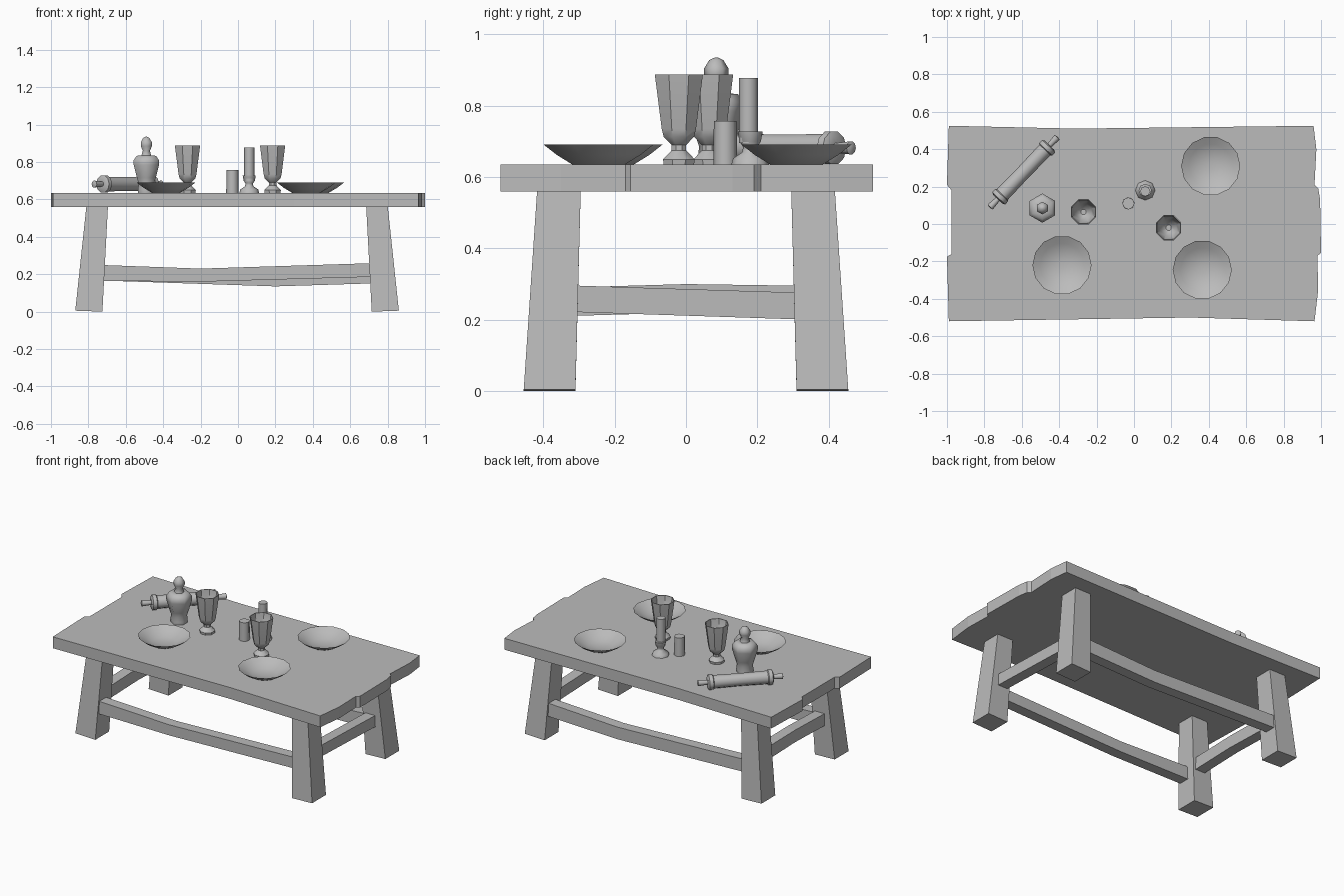
import bpy, bmesh, math
from mathutils import Vector

if "Cube" in bpy.data.objects:
    bpy.data.objects.remove(bpy.data.objects["Cube"], do_unlink=True)

gray = bpy.data.materials.new("plain_gray")
gray.use_nodes = True
COLOR = (0.5, 0.5, 0.5, 1)
gray.diffuse_color = COLOR
gray.node_tree.nodes["Principled BSDF"].inputs["Base Color"].default_value = COLOR

TOP = 0.635      # height of the table surface
UNDER = 0.56     # underside of the tabletop


def finish(name, bm, smooth=0):
    """Turn a bmesh into a gray object, smooth below the given angle."""
    bmesh.ops.recalc_face_normals(bm, faces=bm.faces)
    mesh = bpy.data.meshes.new(name)
    bm.to_mesh(mesh)
    bm.free()
    mesh.materials.append(gray)
    obj = bpy.data.objects.new(name, mesh)
    bpy.context.collection.objects.link(obj)
    if smooth:
        bpy.ops.object.select_all(action='DESELECT')
        obj.select_set(True)
        bpy.context.view_layer.objects.active = obj
        bpy.ops.object.shade_smooth_by_angle(angle=math.radians(smooth))
    return obj


def loft(name, rings, smooth=0):
    """Skin a list of equal-length point rings and cap both ends."""
    bm = bmesh.new()
    rows = [[bm.verts.new(p) for p in ring] for ring in rings]
    n = len(rows[0])
    for a, b in zip(rows, rows[1:]):
        for i in range(n):
            j = (i + 1) % n
            bm.faces.new((a[i], a[j], b[j], b[i]))
    bm.faces.new(rows[0])
    bm.faces.new(rows[-1])
    return finish(name, bm, smooth)


def lathe(name, profile, sides, center, smooth=0, turn=0):
    """Revolve (radius, height) pairs about a vertical axis."""
    rings = []
    for r, z in profile:
        angles = [turn + math.tau * i / sides for i in range(sides)]
        rings.append([(r * math.cos(a), r * math.sin(a), z) for a in angles])
    obj = loft(name, rings, smooth)
    obj.location = (*center, TOP)
    return obj


def rect(x0, x1, y0, y1, z):
    return [(x0, y0, z), (x1, y0, z), (x1, y1, z), (x0, y1, z)]


# Tabletop with worn, uneven edges
outline = [(-0.99, -0.52), (0.3, -0.5), (0.965, -0.52), (0.985, -0.35),
           (0.98, -0.17), (1, -0.155), (0.995, 0.13), (0.985, 0.19),
           (0.965, 0.21), (0.975, 0.4), (0.96, 0.525), (-0.31, 0.51),
           (-0.99, 0.525), (-1, 0.21), (-0.975, 0.18), (-0.975, -0.16),
           (-1, -0.175)]
loft("tabletop", [[(x, y, z) for x, y in outline] for z in (UNDER, TOP)])

# Splayed legs, with feet slightly out of level
for sx, side in ((-1, "right"), (1, "left")):
    for sy, end in ((-1, "front"), (1, "back")):
        dx = -0.01 if sx > 0 else 0
        foot = rect(sx * 0.725 + dx, sx * 0.87 + dx, sy * 0.31, sy * 0.455, 0)
        foot = [(x, y, 0.005 if abs(x) > 0.8 else 0) for x, y, z in foot]
        head = rect(sx * 0.695 + dx, sx * 0.81 + dx, sy * 0.295, sy * 0.417, UNDER + 0.01)
        loft(f"{end}_{side}_leg", [foot, head])


def beam(name, path, axis, center, width):
    """Rail through (along, bottom, top) stations."""
    rings = []
    for t, low, high in path:
        ring = [(center - width, low), (center + width, low),
                (center + width, high), (center - width, high)]
        rings.append([(t, c, z) if axis == 'x' else (c, t, z) for c, z in ring])
    loft(name, rings)


# Sagging long rails and straighter end rails
beam("front_rail", [(-0.75, 0.165, 0.25), (-0.2, 0.16, 0.23), (0.75, 0.187, 0.26)],
     'x', -0.395, 0.035)
beam("back_rail", [(-0.75, 0.167, 0.25), (0.2, 0.135, 0.215), (0.75, 0.152, 0.24)],
     'x', 0.395, 0.035)
beam("left_end_rail", [(-0.35, 0.223, 0.297), (0.35, 0.2, 0.275)], 'y', 0.755, 0.035)
beam("right_end_rail", [(-0.35, 0.21, 0.29), (0, 0.22, 0.3), (0.35, 0.21, 0.295)],
     'y', -0.765, 0.035)

# Shallow plates
plate = [(0.075, 0), (0.12, 0.027), (0.158, 0.056), (0.118, 0.033),
         (0.075, 0.012), (0.02, 0.006)]
for i, spot in enumerate([(0.41, 0.31), (-0.385, -0.22), (0.365, -0.245)]):
    lathe(f"plate_{i + 1}", plate, 14, spot, 50)

# Faceted goblets with a hollow cup
goblet = [(0.046, 0), (0.048, 0.015), (0.022, 0.04), (0.022, 0.055),
          (0.046, 0.078), (0.052, 0.1), (0.073, 0.253), (0.068, 0.253),
          (0.045, 0.11), (0.015, 0.085)]
for i, spot in enumerate([(-0.27, 0.065), (0.185, -0.02)]):
    lathe(f"goblet_{i + 1}", goblet, 8, spot, 40, math.pi / 8)

# Stoppered jar
jar = [(0.05, 0), (0.052, 0.02), (0.048, 0.05), (0.058, 0.08), (0.078, 0.15),
       (0.078, 0.175), (0.06, 0.198), (0.03, 0.2), (0.022, 0.225),
       (0.034, 0.25), (0.034, 0.27), (0.02, 0.293), (0.005, 0.3)]
lathe("jar", jar, 6, (-0.49, 0.085), 65, math.pi / 6)

# Candlestick, tall candle and loose short candle
stick = [(0.053, 0), (0.048, 0.018), (0.022, 0.035), (0.02, 0.05),
         (0.03, 0.065), (0.035, 0.093), (0.02, 0.093)]
lathe("candlestick", stick, 8, (0.06, 0.18), 50)
lathe("tall_candle", [(0.027, 0.06), (0.027, 0.243)], 8, (0.06, 0.175), 50)
lathe("short_candle", [(0.033, 0), (0.032, 0.122)], 8, (-0.03, 0.11), 50)

# Rolling pin lying diagonally, resting on its end collars
half = [(0.006, 0.262), (0.019, 0.258), (0.014, 0.2), (0.034, 0.2),
        (0.048, 0.193), (0.048, 0.17), (0.041, 0.165), (0.039, 0)]
profile = half + [(r, -z) for r, z in half[-2::-1]]
pin = lathe("rolling_pin", profile, 10, (0, 0), 40)
direction = Vector((0.36, 0.375, 0))
pin.rotation_mode = 'QUATERNION'
pin.rotation_quaternion = direction.to_track_quat('Z', 'Y')
pin.location = (-0.59, 0.277, TOP + 0.047)
